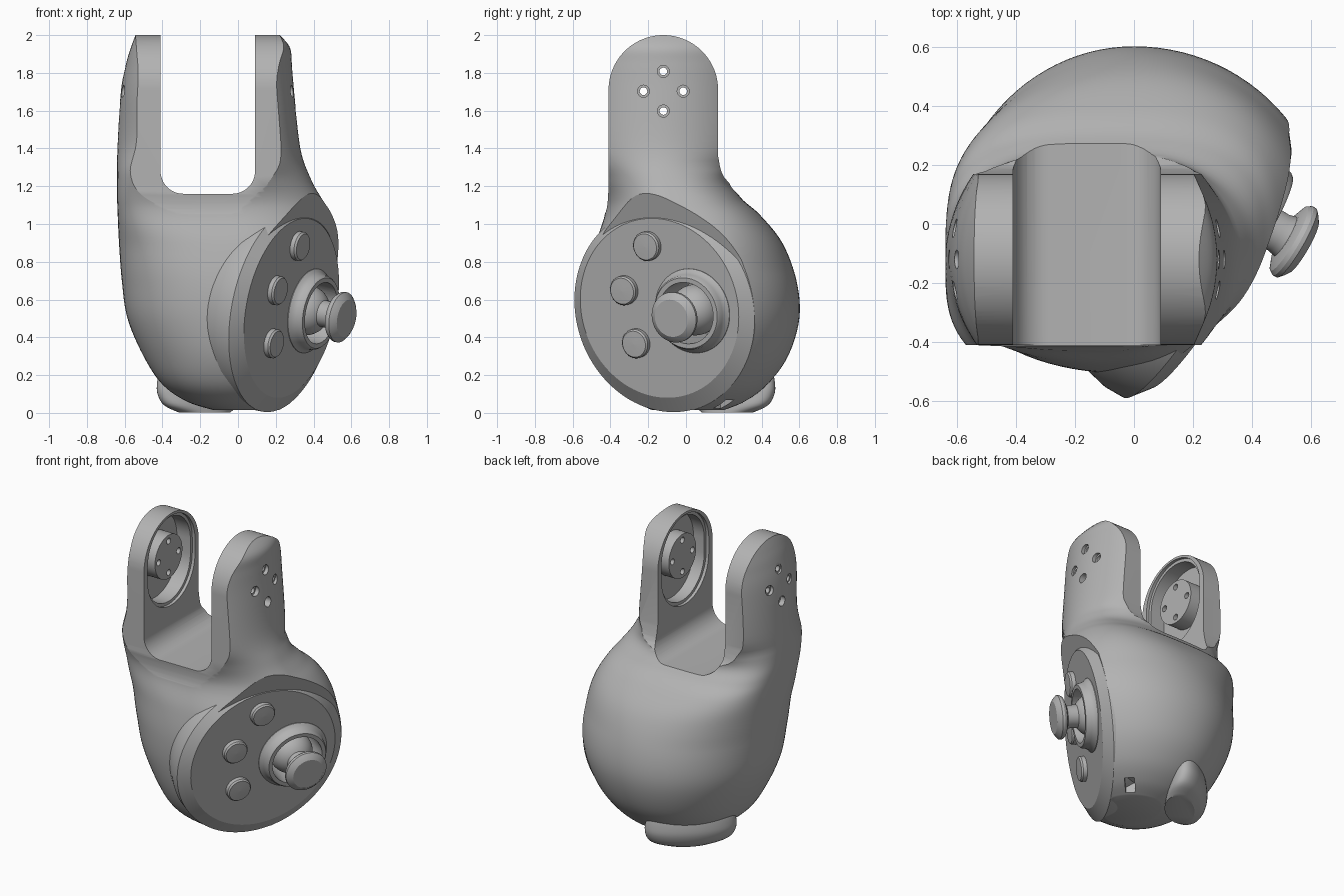
import bpy, bmesh
from math import pi, sin, cos, radians
from mathutils import Matrix, Vector

old = bpy.data.objects.get("Cube")
if old:
    bpy.data.objects.remove(old, do_unlink=True)

grey = bpy.data.materials.new("plain grey")
grey.use_nodes = True
COLOUR = (0.45, 0.45, 0.45, 1)
grey.diffuse_color = COLOUR
grey.node_tree.nodes["Principled BSDF"].inputs["Base Color"].default_value = COLOUR


def finish(bm, name, matrix=Matrix()):
    bmesh.ops.remove_doubles(bm, verts=bm.verts, dist=1e-5)
    bmesh.ops.recalc_face_normals(bm, faces=bm.faces)
    bm.transform(matrix)
    mesh = bpy.data.meshes.new(name)
    bm.to_mesh(mesh)
    bm.free()
    mesh.materials.append(grey)
    ob = bpy.data.objects.new(name, mesh)
    bpy.context.collection.objects.link(ob)
    return ob


def skin(rings, name, matrix=Matrix()):
    """Closed surface through equal rings of points, capped at both ends."""
    bm = bmesh.new()
    rows = [[bm.verts.new(p) for p in ring] for ring in rings]
    n = len(rows[0])
    for a, b in zip(rows, rows[1:]):
        for i in range(n):
            j = (i + 1) % n
            bm.faces.new((a[i], a[j], b[j], b[i]))
    bm.faces.new(rows[0])
    bm.faces.new(rows[-1])
    return finish(bm, name, matrix)


def oval(cx, cy, rx, ry, z, n):
    return [(cx + rx * cos(2 * pi * i / n), cy + ry * sin(2 * pi * i / n), z) for i in range(n)]


def lathe(profile, name, matrix=Matrix(), n=64):
    return skin([oval(0, 0, max(r, 1e-4), max(r, 1e-4), h, n) for r, h in profile], name, matrix)


def prism(points, lo, hi, place, name):
    return skin([[place(a, b, c) for a, b in points] for c in (lo, hi)], name)


def boolean(targets, cutter, operation="DIFFERENCE"):
    for ob in targets:
        mod = ob.modifiers.new("cut", "BOOLEAN")
        mod.operation, mod.solver, mod.object = operation, "EXACT", cutter
        bpy.context.view_layer.objects.active = ob
        bpy.ops.object.modifier_apply(modifier=mod.name)
    bpy.data.objects.remove(cutter, do_unlink=True)


def arc(cx, cy, r, a0, a1, n=24):
    return [(cx + r * cos(a0 + (a1 - a0) * i / n), cy + r * sin(a0 + (a1 - a0) * i / n))
            for i in range(n + 1)]


def smooth_rows(rows, steps=6):
    """Smooth interpolation between rows of numbers."""
    out = []
    for i in range(len(rows) - 1):
        p0, p1, p2, p3 = (rows[min(max(i + k, 0), len(rows) - 1)] for k in (-1, 0, 1, 2))
        for s in range(steps):
            t = s / steps
            out.append([b + .5 * t * (c - a + t * (2 * a - 5 * b + 4 * c - d + t * (3 * (b - c) + d - a)))
                        for a, b, c, d in zip(p0, p1, p2, p3)])
    return out + [rows[-1]]


yz = lambda a, b, c: (c, a, b)
xz = lambda a, b, c: (a, c, b)

# Body shell: height, left, right, front and back extents, squareness
ROWS = [(.015, -.13, .22, -.18, .2, 2.2), (.06, -.27, .32, -.27, .31, 2.3), (.15, -.4, .44, -.38, .43, 2.3),
        (.3, -.5, .55, -.46, .54, 2.2), (.5, -.585, .63, -.5, .6, 2.3), (.7, -.615, .64, -.505, .585, 2.5),
        (.9, -.63, .58, -.475, .51, 3), (1.05, -.637, .5, -.43, .39, 4), (1.14, -.64, .44, -.435, .29, 4.2),
        (1.24, -.64, .385, -.49, .245, 3.4), (1.4, -.638, .33, -.6, .36, 2), (1.7, -.62, .297, -.61, .37, 2),
        (1.85, -.592, .285, -.61, .37, 2), (1.94, -.565, .272, -.61, .37, 2),
        (2.02, -.535, .2, -.61, .37, 2)]


def section(row, n=96):
    z, left, right, front, back, square = row
    t = min(max((z - .85) / .45, 0), 1)
    t = t * t * (3 - 2 * t)
    cx, cy = -.17 * t, -.12 * t
    ring = []
    for i in range(n):
        c, s = cos(2 * pi * i / n), sin(2 * pi * i / n)
        back_power = 2 + max(0, square - 2.6) * .6
        power = back_power if s > 0 else (2 if c > 0 else square)
        a, b = abs(c) ** (2 / power), abs(s) ** (2 / power)
        ring.append((cx + a * ((right - cx) if c > 0 else (left - cx)),
                     cy + b * ((back - cy) if s > 0 else (front - cy)), z))
    return ring


body = skin([section(r) for r in smooth_rows(ROWS)], "body")

# Side profile with round arm tops
front_edge = smooth_rows([(-.75, .7), (-.58, .88), (-.46, 1.01), (-.42, 1.08), (-.41, 1.2)], 4)
back_edge = smooth_rows([(.17, 1.36), (.2, 1.25), (.3, 1.165), (.43, 1.09), (.55, 1), (.75, .85)], 4)
outline = [(-.75, -.1)] + front_edge + arc(-.12, 1.71, .29, pi, 0, 48) + back_edge + [(.75, -.1)]
boolean([body], prism(outline, -1, 1, yz, "outline_cutter"), "INTERSECT")

# Slot between the two arms
slot = ([(-.41, 2.3)] + arc(-.29, 1.28, .12, pi, 1.5 * pi, 12)
        + arc(-.03, 1.28, .12, 1.5 * pi, 2 * pi, 12) + [(.09, 2.3)])
boolean([body], prism(slot, -1, 1, xz, "slot_cutter"))


# Recesses on the inner sides of the arms, with a stepped rim
def obround(r):
    return arc(-.12, 1.735, r, 0, pi) + arc(-.12, 1.635, r, pi, 2 * pi)


for r, lo, hi in ((.25, -.43, .11), (.23, -.53, .19)):
    boolean([body], prism(obround(r), lo, hi, yz, "recess_cutter"))

# Motor hubs in the recesses
AXIS_X = Matrix.Rotation(pi / 2, 4, "Y")
hubs = [lathe([(0, lo), (.145, lo), (.145, hi), (0, hi)], name,
              Matrix.Translation((0, -.12, 1.703)) @ AXIS_X)
        for name, lo, hi in (("right_hub", -.54, -.43), ("left_hub", .11, .2))]

# Screw holes through arms and hubs, widened on the outside
HOLE = [(0, -1), (.032, -1), (.032, -.595), (.02, -.595), (.02, .265), (.032, .265), (.032, 1), (0, 1)]
for k in range(4):
    a = k * pi / 2
    place = Matrix.Translation((0, -.12 + .105 * cos(a), 1.703 + .105 * sin(a))) @ AXIS_X
    boolean([body] + hubs, lathe(HOLE, "hole_cutter", place, 20))

# Frame of the control face: u along it, v up it, n outward
turn, tilt = radians(30), radians(10)
u = Vector((sin(turn), cos(turn), 0))
flat_n = Vector((cos(turn), -sin(turn), 0))
n = flat_n * cos(tilt) - Vector((0, 0, sin(tilt)))
v = n.cross(u)
origin = u * .02 + flat_n * .315 + Vector((0, 0, .555))
FACE = Matrix.Translation(origin) @ Matrix((u, v, n)).transposed().to_4x4()


def on_face(a, b):
    return FACE @ Matrix.Translation((a, b, 0))


# Flat cut for the control face, easing out into the shoulder above it
cut = [(-3, -.05), (.25, -.05), (1.5, .2), (1.5, 3), (-3, 3)]
boolean([body], prism(cut, -3, 3, lambda a, b, c: FACE @ Vector((c, a, b)), "face_cutter"))

# Drum with a bevelled rim set into the cut
DRUM = [(.43, -.38, 0), (.52, -.24, -.015), (.548, -.12, -.02), (.548, -.05, -.02), (.482, 0, 0)]
plate = skin([oval(0, shift, r, r, h, 128) for r, h, shift in DRUM], "control_plate", FACE)

# Joystick well, rim, ball, shaft and cap
STICK = on_face(.2, -.015)
WELL = [(0, -.2), (.165, -.2), (.165, .3), (0, .3)]
rim_profile = [(0, -.02), (.23, -.02), (.226, .003), (.212, .016), (.202, .035), (.198, .06), (.19, .07),
               (.172, .07), (0, .07)]
rim = lathe(rim_profile, "joystick_rim", STICK)
boolean([body, plate, rim], lathe(WELL, "well_cutter", STICK))
ball = lathe([(0, -.22), (.13, -.22)] + arc(0, -.03, .135, 0, pi / 2, 16), "joystick_ball", STICK)
shaft = lathe([(0, 0), (.075, 0), (.07, .13), (.08, .17), (0, .17)], "joystick_shaft", STICK)
cap = lathe([(0, .155), (.09, .155), (.125, .17), (.135, .185), (.135, .2), (.118, .216), (.1, .228),
             (0, .228)], "joystick_cap", STICK)

# Round buttons
buttons = [lathe([(0, -.01), (.078, -.01), (.078, .025), (.07, .035), (0, .038)], "button", on_face(a, b), 40)
           for a, b in ((-.035, .335), (-.2, .097), (-.155, -.188))]

# Cable outlet under the back: a tongue lying along a diagonal
FOOT = [(.002, .28, .17, .09), (.04, .31, .25, .11), (.1, .33, .28, .115), (.16, .335, .28, .11),
        (.23, .34, .26, .09), (.32, .34, .22, .05)]
foot = skin([oval(.03, off, ra, rb, z, 48) for z, off, ra, rb in smooth_rows(FOOT, 4)],
            "cable_outlet", Matrix.Rotation(pi / 4, 4, "Z"))

# Small port low on the back
bm = bmesh.new()
bmesh.ops.create_cube(bm, size=1)
bm.transform(Matrix.Rotation(pi / 4, 4, "Z") @ Matrix.Translation((.28, 0, .04))
             @ Matrix.Diagonal((.1, .06, .1, 1)))
boolean([body], finish(bm, "port_cutter"))

# Smooth shading with sharp edges kept
bpy.ops.object.select_all(action="DESELECT")
for ob in [body, plate, rim, ball, shaft, cap, foot] + hubs + buttons:
    ob.select_set(True)
bpy.context.view_layer.objects.active = body
bpy.ops.object.shade_smooth_by_angle(angle=radians(30))
